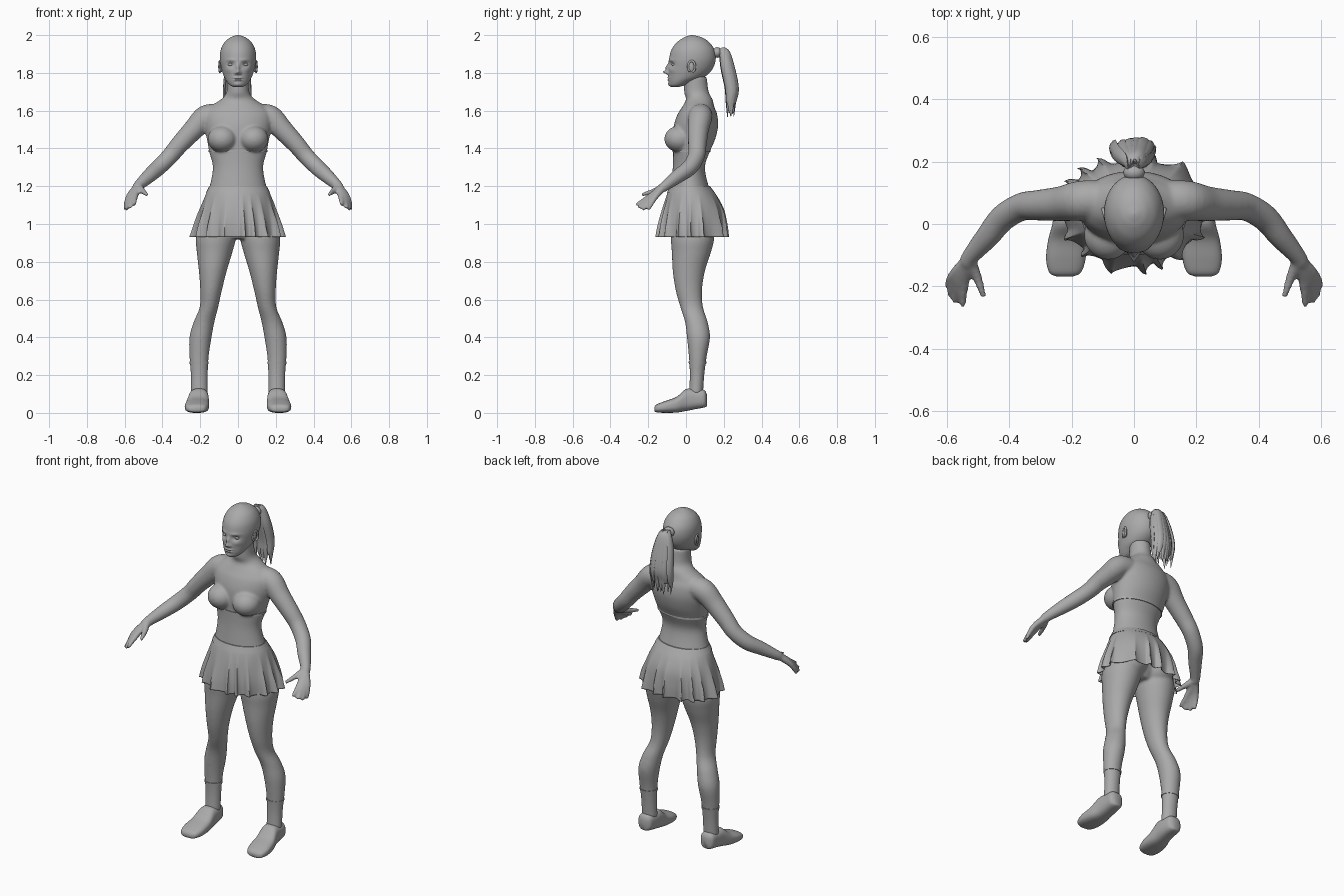
import bpy
import bmesh
import math
import random
from mathutils import Matrix, Vector

random.seed(4)
cube = bpy.data.objects.get("Cube")
if cube:
    bpy.data.objects.remove(cube, do_unlink=True)

grey = bpy.data.materials.new("plain_grey")
grey.use_nodes = True
grey.diffuse_color = (0.4, 0.4, 0.4, 1)
grey.node_tree.nodes["Principled BSDF"].inputs["Base Color"].default_value = grey.diffuse_color


def spline(rows, steps):
    """Smooth curve through rows of numbers."""
    out = []
    last = len(rows) - 1
    for i in range(last):
        p, a, b, q = (rows[max(0, min(last, i + k))] for k in (-1, 0, 1, 2))
        for s in range(steps):
            t = s / steps
            out.append([0.5 * (2 * v + (w - u) * t + (2 * u - 5 * v + 4 * w - x) * t * t
                               + (3 * v - u - 3 * w + x) * t ** 3)
                        for u, v, w, x in zip(p, a, b, q)])
    out.append(list(rows[-1]))
    return out


def skin(bm, rings, caps=True):
    """Join rings of points with faces."""
    loops = [[bm.verts.new(p) for p in ring] for ring in rings]
    n = len(loops[0])
    for a, b in zip(loops, loops[1:]):
        for i in range(n):
            j = (i + 1) % n
            bm.faces.new((a[i], a[j], b[j], b[i]))
    if caps:
        bm.faces.new(loops[0][::-1])
        bm.faces.new(loops[-1])


def loft(bm, rows, side=1, axis="z", steps=5, segs=40, power=1, grow=0, caps=True):
    """Rows are position, x low, x high, then low and high of the other direction."""
    rings = []
    for t, x0, x1, c0, c1 in spline(rows, steps):
        ring = []
        for i in range(segs):
            a = math.tau * i / segs
            u, v = (math.copysign(abs(w) ** power, w) for w in (math.cos(a), math.sin(a)))
            x = side * ((x0 + x1) / 2 + u * ((x1 - x0) / 2 + grow))
            c = (c0 + c1) / 2 + v * ((c1 - c0) / 2 + grow)
            ring.append((x, c, t) if axis == "z" else (x, t, c))
        rings.append(ring)
    skin(bm, rings, caps)


def tube(bm, points, side=1, segs=16, flat=1, ref=(0, 0, 1)):
    """Round or flattened limb through points of x, y, z, radius."""
    path = spline(points, 5)
    rings = []
    for i, (x, y, z, r) in enumerate(path):
        ahead, behind = path[min(i + 1, len(path) - 1)], path[max(i - 1, 0)]
        tangent = Vector(ahead[:3]) - Vector(behind[:3])
        u = tangent.cross(Vector(ref)).normalized()
        v = u.cross(tangent).normalized()
        ring = []
        for k in range(segs):
            a = math.tau * k / segs
            p = Vector((x, y, z)) + r * (u * math.cos(a) + v * math.sin(a) * flat)
            ring.append((side * p.x, p.y, p.z))
        rings.append(ring)
    skin(bm, rings)


def ball(bm, centre, size):
    matrix = Matrix.Translation(centre) @ Matrix.Diagonal((*size, 1))
    bmesh.ops.create_uvsphere(bm, u_segments=24, v_segments=16, radius=1, matrix=matrix)


def finish(name, bm, sharp=50):
    bmesh.ops.recalc_face_normals(bm, faces=bm.faces)
    mesh = bpy.data.meshes.new(name)
    bm.to_mesh(mesh)
    bm.free()
    mesh.materials.append(grey)
    mesh.shade_smooth()
    mesh.set_sharp_from_angle(angle=math.radians(sharp))
    obj = bpy.data.objects.new(name, mesh)
    bpy.context.collection.objects.link(obj)
    return obj


def even(rows):
    """Turn half widths into symmetric loft rows."""
    return [(z, -w, w, front, back) for z, w, front, back in rows]


# Torso, neck, limbs and hands, fused into one skin
torso = even([(.92, .1, -.05, .1), (.98, .18, -.08, .14), (1.08, .19, -.085, .16),
              (1.15, .17, -.085, .14), (1.2, .15, -.08, .12), (1.3, .133, -.07, .1),
              (1.38, .152, -.068, .125), (1.45, .165, -.07, .155), (1.52, .18, -.065, .17),
              (1.58, .18, -.045, .165), (1.62, .15, -.02, .15), (1.66, .09, 0, .14),
              (1.7, .06, -.01, .12), (1.78, .056, -.01, .11)])
leg = [(1.02, .03, .19, -.07, .14), (.93, .012, .222, -.08, .15), (.85, .03, .218, -.075, .132),
       (.75, .06, .207, -.07, .1), (.65, .085, .2, -.055, .085), (.56, .105, .203, -.03, .09),
       (.48, .125, .235, -.005, .115), (.4, .14, .257, .005, .127), (.3, .155, .257, .015, .11),
       (.2, .16, .25, .02, .097), (.1, .16, .25, .015, .09)]
arm = [(.1, .08, 1.575, .06), (.17, .075, 1.565, .064), (.235, .065, 1.5, .056),
       (.31, .06, 1.42, .049), (.36, .055, 1.36, .045), (.42, .02, 1.3, .043),
       (.47, -.04, 1.255, .038), (.525, -.105, 1.205, .028), (.535, -.125, 1.19, .026)]
wrist = (.53, -.115, 1.2, .022)
fingers = [((.543, -.185, 1.15), (.55, -.265, 1.1)), ((.558, -.183, 1.147), (.576, -.25, 1.085)),
           ((.57, -.175, 1.143), (.592, -.23, 1.075)), ((.58, -.163, 1.142), (.6, -.2, 1.075)),
           ((.505, -.165, 1.175), (.482, -.235, 1.155))]
bm = bmesh.new()
loft(bm, torso)
for side in (1, -1):
    loft(bm, leg, side)
    tube(bm, arm, side, segs=24)
    ball(bm, (side * .083, -.035, 1.45), (.078, .08, .07))
    ball(bm, (side * .09, .085, 1.01), (.095, .095, .1))
    for knuckle, tip in fingers:
        tube(bm, [wrist, (*knuckle, .016), (*tip, .01)], side)
body = finish("body", bm)
remesh = body.modifiers.new("fuse", "REMESH")
remesh.mode = "VOXEL"
remesh.voxel_size = .007
remesh.use_smooth_shade = True
relax = body.modifiers.new("relax", "SMOOTH")
relax.factor = .5
relax.iterations = 8

# Head with face shaped by soft pushes: x, z, spread x, spread z, depth
skull = even([(1.725, .022, -.078, -.04), (1.735, .043, -.087, 0), (1.755, .06, -.092, .045),
              (1.78, .074, -.094, .1), (1.82, .087, -.094, .14), (1.87, .096, -.09, .157),
              (1.92, .092, -.078, .152), (1.96, .073, -.05, .125), (1.985, .045, -.015, .09),
              (1.996, .02, .012, .055), (2, .004, .028, .036)])
pushes = [(.038, 1.845, .018, .013, .014), (0, 1.804, .011, .01, -.025),
          (0, 1.828, .009, .018, -.014), (.013, 1.798, .006, .006, -.009),
          (.012, 1.774, .014, .004, -.006), (.01, 1.762, .012, .005, -.006),
          (0, 1.768, .025, .002, .003), (0, 1.738, .02, .011, -.006),
          (.035, 1.868, .024, .007, -.005), (.05, 1.815, .018, .014, -.004)]
bm = bmesh.new()
loft(bm, skull, steps=9, segs=120)
for v in bm.verts:
    if v.co.y < .01:
        x, z = abs(v.co.x), v.co.z
        v.co.y += sum(d * math.exp(-((x - px) / sx) ** 2 - ((z - pz) / sz) ** 2)
                      for px, pz, sx, sz, d in pushes)
finish("head", bm, 80)

for side, label in ((1, "left"), (-1, "right")):
    # Eye
    bm = bmesh.new()
    ball(bm, (side * .037, -.062, 1.844), (.017, .014, .009))
    finish(label + "_eye", bm)

    # Ear: a rolled rim round a shallow bowl
    bm = bmesh.new()
    rim = []
    for i in range(13):
        a = math.tau * (i / 14 - .2)
        rim.append((.094 + .005 * math.cos(a), .03 + .018 * math.cos(a), 1.833 + .03 * math.sin(a), .006))
    tube(bm, rim, side, segs=10, ref=(1, 0, 0))
    ball(bm, (side * .088, .028, 1.832), (.009, .017, .028))
    finish(label + "_ear", bm)

    # Shoe
    bm = bmesh.new()
    loft(bm, [(-.168, .195, .25, .008, .03), (-.155, .17, .272, .003, .045),
              (-.11, .155, .282, 0, .063), (-.05, .153, .275, .002, .085),
              (0, .155, .262, .01, .126), (.05, .157, .255, .02, .126),
              (.095, .165, .25, .028, .122), (.11, .185, .23, .035, .1)],
         side, axis="y", power=.75)
    finish(label + "_shoe", bm, 70)

    # Sock cuff
    bm = bmesh.new()
    loft(bm, [(.26, .157, .254, .017, .105), (.272, .157, .255, .016, .107)], side, grow=.002)
    finish(label + "_sock_cuff", bm)

# Hem of the top
bm = bmesh.new()
loft(bm, [torso[6], (1.392, *torso[6][1:])], grow=.004)
finish("top_hem", bm)

# Skirt with folds that deepen toward the hem
skirt_rows = even([(1.2, .149, -.083, .124), (1.15, .174, -.103, .163), (1.08, .2, -.123, .198),
                   (1, .226, -.14, .214), (.932, .242, -.148, .22)])
bm = bmesh.new()
loft(bm, skirt_rows, steps=6, segs=240, caps=False)
for v in bm.verts:
    a = math.atan2(v.co.y - .035, v.co.x)
    depth = max(0, (1.17 - v.co.z) / .24) ** 1.4
    wave = a * 8 + .9 * math.sin(2 * a + 1) + .6 * math.sin(5 * a)
    fold = 1 - 2 * abs(math.sin(wave)) ** .8
    push = .02 * depth * (fold + .3 * math.sin(3 * a))
    v.co.x += push * math.cos(a + .5 * fold)
    v.co.y += push * math.sin(a + .5 * fold)
skirt = finish("skirt", bm, 60)
skirt.modifiers.new("cloth", "SOLIDIFY").thickness = .003

# Waistband
bm = bmesh.new()
loft(bm, [(1.168, -.167, .167, -.098, .149), (1.2, -.15, .15, -.084, .125)], grow=.002)
finish("waistband", bm)

# Ponytail: hair tie and a bundle of flat tapering locks
bm = bmesh.new()
ball(bm, (0, .165, 1.908), (.034, .026, .028))
finish("hair_tie", bm)
bm = bmesh.new()
for i in range(18):
    a = math.tau * i / 18
    reach = random.uniform(.75, 1.1)
    x, y = .062 * math.cos(a) * reach, .027 * math.sin(a) * reach
    end = 1.6 + random.uniform(-.04, .04)
    tube(bm, [(x * .2, .165, 1.91, .01), (x * .5, .2 + y * .6, 1.91 + y * .3, .017),
              (x * .9, .22 + y, 1.83, .021), (x * 1.1, .242 + y, 1.72, .02),
              (x * 1.1, .238 + y * .8, 1.65, .014), (x, .236 + y * .7, end, .001)],
         segs=8, flat=.45, ref=(math.cos(a), math.sin(a), .1))
finish("ponytail", bm)
